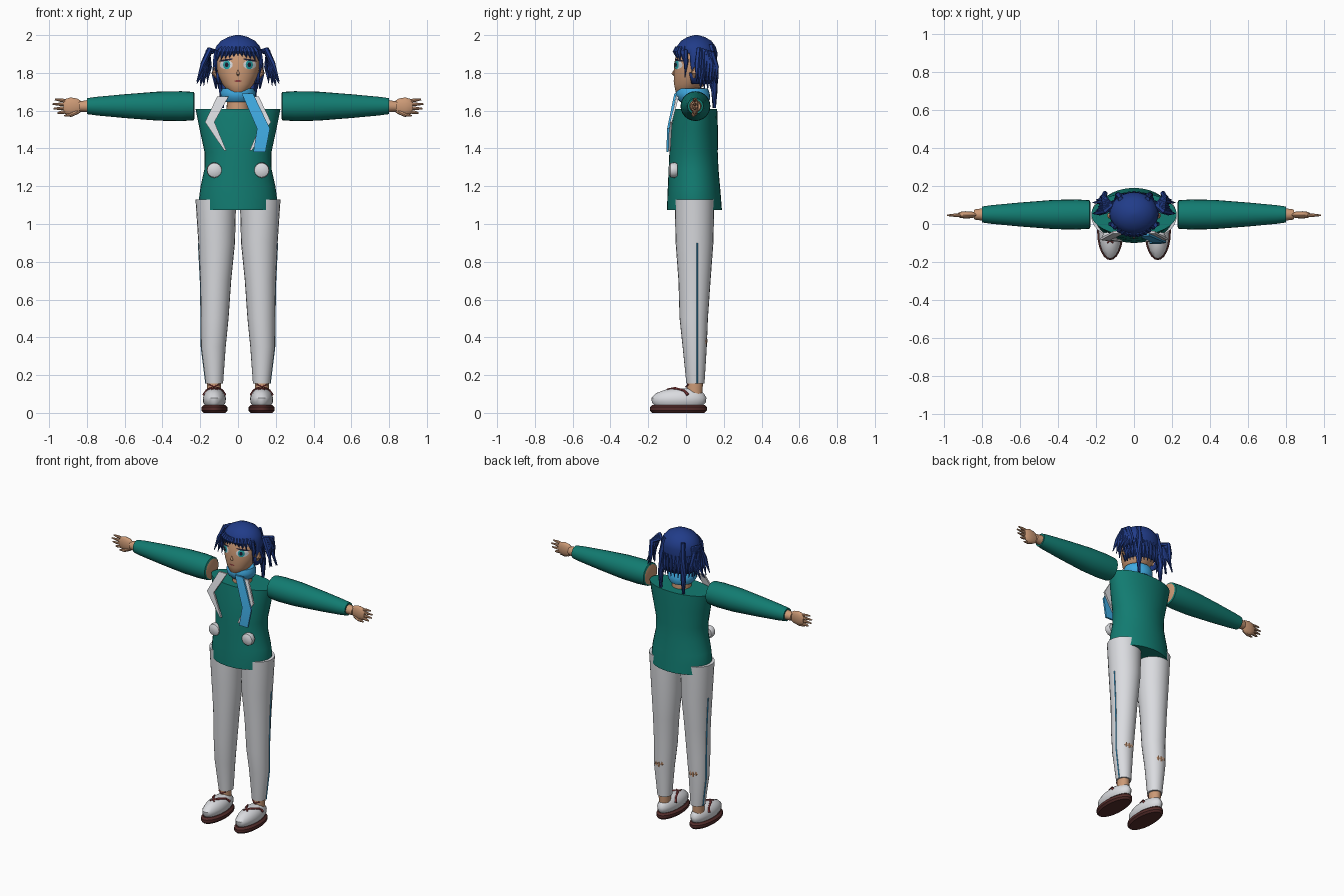
import bpy, bmesh, math
from mathutils import Vector

if "Cube" in bpy.data.objects:
    bpy.data.objects.remove(bpy.data.objects["Cube"])


def material(name, r, g, b):
    m = bpy.data.materials.new(name)
    m.use_nodes = True
    m.diffuse_color = (r, g, b, 1)
    m.node_tree.nodes["Principled BSDF"].inputs["Base Color"].default_value = (r, g, b, 1)
    return m


SKIN = material("skin tan", 0.6, 0.32, 0.18)
GREEN = material("coat green", 0.006, 0.2, 0.165)
HAIR = material("hair navy", 0.015, 0.045, 0.25)
WHITE = material("off white", 0.7, 0.71, 0.74)
BLUE = material("scarf blue", 0.05, 0.4, 0.75)
SOLE = material("sole brown", 0.09, 0.026, 0.024)
RED = material("lace red", 0.28, 0.05, 0.05)
TEAL = material("iris teal", 0.02, 0.36, 0.38)
DARK = material("ink dark", 0.012, 0.012, 0.03)


def finish(name, bm, mat, angle=40):
    bmesh.ops.recalc_face_normals(bm, faces=bm.faces)
    me = bpy.data.meshes.new(name)
    bm.to_mesh(me)
    bm.free()
    ob = bpy.data.objects.new(name, me)
    bpy.context.collection.objects.link(ob)
    me.materials.append(mat)
    bpy.ops.object.select_all(action='DESELECT')
    ob.select_set(True)
    bpy.context.view_layer.objects.active = ob
    bpy.ops.object.shade_smooth_by_angle(angle=math.radians(angle))
    return ob


def bridge(bm, loops, caps=True):
    n = len(loops[0])
    for a, b in zip(loops, loops[1:]):
        for i in range(n):
            bm.faces.new((a[i], a[(i + 1) % n], b[(i + 1) % n], b[i]))
    if caps:
        bm.faces.new(loops[0])
        bm.faces.new(loops[-1])


def loft(name, mat, rings, n=24, caps=True):
    """Stack of ellipses: (z, centre x, radius x, centre y, radius y)."""
    bm = bmesh.new()
    loops = []
    for z, cx, rx, cy, ry in rings:
        angles = [math.tau * i / n for i in range(n)]
        loops.append([bm.verts.new((cx + rx * math.cos(a), cy + ry * math.sin(a), z)) for a in angles])
    bridge(bm, loops, caps)
    return finish(name, bm, mat)


def tube(name, mat, points, radii, n=8, squash=1.0):
    """Tapered tube along points; squash flattens it in y."""
    bm = bmesh.new()
    pts = [Vector(p) for p in points]
    loops = []
    for k, p in enumerate(pts):
        d = pts[min(k + 1, len(pts) - 1)] - pts[max(k - 1, 0)]
        q = d.to_track_quat('Z', 'Y')
        ring = []
        for i in range(n):
            a = math.tau * i / n
            off = q @ Vector((math.cos(a), math.sin(a), 0)) * radii[k]
            off.y *= squash
            ring.append(bm.verts.new(p + off))
        loops.append(ring)
    bridge(bm, loops)
    return finish(name, bm, mat)


def ribbon(name, mat, points, depth=0.012):
    """Folded strip: (x, y, z, width)."""
    bm = bmesh.new()
    loops = []
    for x, y, z, w in points:
        corners = ((-1, 0), (1, 0), (1, depth), (-1, depth))
        loops.append([bm.verts.new((x + c * w / 2, y + d, z)) for c, d in corners])
    bridge(bm, loops)
    return finish(name, bm, mat, 20)


# Head
HEAD = [(1.685, 0, .03, -.01, .03), (1.70, 0, .05, 0, .055), (1.74, 0, .083, .02, .083),
        (1.79, 0, .105, .035, .1), (1.85, 0, .117, .042, .105), (1.91, 0, .112, .052, .1),
        (1.96, 0, .08, .052, .075), (1.985, 0, .03, .052, .03)]
loft("head", SKIN, HEAD, 40)
loft("neck", SKIN, [(1.58, 0, .062, .045, .062), (1.72, 0, .055, .045, .055)])


def face_y(x, z):
    for a, b in zip(HEAD, HEAD[1:]):
        if a[0] <= z <= b[0]:
            t = (z - a[0]) / (b[0] - a[0])
            rx, cy, ry = (a[i] + t * (b[i] - a[i]) for i in (2, 3, 4))
            return cy - ry * math.sqrt(max(0, 1 - (x / rx) ** 2))
    return 0


def patch(name, mat, cx, cz, rx, rz, lift, slope=0):
    """Painted oval that follows the face."""
    bm = bmesh.new()

    def vert(r, a):
        x = cx + rx * r * math.cos(a)
        z = cz + rz * r * math.sin(a) + slope * (x - cx)
        return bm.verts.new((x, face_y(x, z) - lift, z))
    loops = [[vert(r, math.tau * i / 20) for i in range(20)] for r in (1, .66, .33, .05)]
    bridge(bm, loops, False)
    bm.faces.new(loops[-1])
    return finish(name, bm, mat)


for s, side in ((1, "left"), (-1, "right")):
    patch(side + "_eye_white", WHITE, s * .062, 1.843, .034, .024, .002)
    patch(side + "_iris", TEAL, s * .06, 1.843, .019, .024, .004)
    patch(side + "_pupil", DARK, s * .06, 1.843, .009, .013, .006)
    patch(side + "_eyelash", DARK, s * .064, 1.868, .037, .005, .005, -s * .15)
    patch(side + "_eyebrow", HAIR, s * .062, 1.893, .032, .003, .004, -s * .1)
    tube(side + "_ear", SKIN, [(s * .112, .045, 1.775), (s * .124, .045, 1.8), (s * .12, .05, 1.83)],
         [.008, .018, .01])
patch("mouth", RED, 0, 1.757, .02, .005, .003)
tube("nose", SKIN, [(0, -.06, 1.825), (0, -.069, 1.795), (0, -.06, 1.785)], [.004, .009, .004])

# Hair shell, opened over the face
hair = loft("hair_cap", HAIR,
            [(1.74, 0, .112, .07, .09), (1.8, 0, .124, .062, .1), (1.86, 0, .129, .055, .108),
             (1.905, 0, .128, .054, .113), (1.94, 0, .116, .054, .103), (1.97, 0, .09, .054, .08),
             (1.99, 0, .052, .054, .046), (2.0, 0, .012, .054, .01)], 40, False)
bm = bmesh.new()
bm.from_mesh(hair.data)
bmesh.ops.delete(bm, geom=[f for f in bm.faces if f.calc_center_median().z < 1.9
                           and f.calc_center_median().y < .02], context='FACES')
bmesh.ops.holes_fill(bm, edges=[e for e in bm.edges if e.is_boundary
                                and min(v.co.z for v in e.verts) > 1.99])
bm.to_mesh(hair.data)
bm.free()
mod = hair.modifiers.new("thickness", 'SOLIDIFY')
mod.thickness = .008

# Fringe, back strands, pigtails and long locks
for i in range(11):
    x = -.1 + .02 * i
    y = .054 - .113 * math.sqrt(1 - (x / .13) ** 2)
    drop = .012 + .3 * abs(x)
    tube("fringe_strand", HAIR, [(x * .85, y + .012, 1.935), (x, y, 1.91), (x * 1.12, y + .003, 1.905 - drop)],
         [.012, .013, .002], 6)
for i in range(15):
    a = math.pi * (i + .5) / 15
    c, d = math.cos(a), math.sin(a)
    tube("back_strand", HAIR, [(.124 * c, .058 + .1 * d, 1.86), (.128 * c, .062 + .1 * d, 1.79),
                               (.118 * c, .068 + .095 * d, 1.715)], [.01, .013, .002], 6)
for s in (1, -1):
    tube("side_lock", HAIR, [(s * .11, -.005, 1.92), (s * .122, .0, 1.86), (s * .113, -.005, 1.775)],
         [.014, .013, .002], 6)
    tube("long_lock", HAIR, [(s * .07, .13, 1.95), (s * .08, .15, 1.85), (s * .085, .15, 1.72),
                             (s * .085, .15, 1.615)], [.014, .018, .018, .01], 6)
    for i in range(8):
        t = i / 7
        tube("pigtail_strand", HAIR,
             [(s * .115, .1, 1.915), (s * (.15 + .01 * t), .07 + .07 * t, 1.925 - .02 * t),
              (s * (.183 - .03 * t), .06 + .1 * t, 1.85 - .02 * t),
              (s * (.218 - .055 * (i % 4) / 3), .055 + .1 * t, 1.755 - .012 * (i % 3))],
             [.008, .016, .015, .002], 6)

# Coat
loft("coat_body", GREEN,
     [(1.075, 0, .203, .045, .145), (1.14, 0, .206, .043, .142), (1.2, 0, .198, .042, .138),
      (1.29, 0, .178, .04, .132), (1.38, 0, .177, .04, .128), (1.5, 0, .203, .045, .124),
      (1.61, 0, .225, .052, .113)], 32)
loft("scarf_wrap", BLUE, [(1.645, 0, .075, .045, .075), (1.665, 0, .09, .04, .088),
                          (1.695, 0, .094, .035, .09), (1.718, 0, .084, .035, .08)])
ribbon("scarf_tail", BLUE, [(.05, -.062, 1.69, .06), (.135, -.1, 1.505, .068), (.113, -.104, 1.38, .064)])

for s, side in ((1, "left"), (-1, "right")):
    ribbon(side + "_lapel", WHITE, [(s * .08, -.05, 1.675, .06), (s * .15, -.085, 1.54, .05),
                                    (s * .068, -.094, 1.39, .012)])
    tube(side + "_pompom", WHITE, [(s * .125, y, 1.285) for y in (-.045, -.06, -.082, -.09)],
         [.034, .041, .038, .022], 16)

    # Sleeve with the bare end of the arm showing at the shoulder
    xs = [.23, .235, .3, .42, .6, .75, .8]
    sleeve = tube(side + "_sleeve", GREEN, [(s * x, .05, 1.624) for x in xs],
                  [.066, .075, .079, .077, .063, .049, .042], 24)
    sleeve.data.materials.append(SKIN)
    for f in sleeve.data.polygons:
        if abs(f.center.x) < .2325:
            f.material_index = 1

    # Hand
    tube(side + "_wrist", SKIN, [(s * .79, .05, 1.624), (s * .84, .05, 1.622)], [.033, .027], 16)
    tube(side + "_palm", SKIN, [(s * x, .048, 1.622) for x in (.825, .85, .885, .915, .925)],
         [.025, .042, .048, .04, .025], 16, .4)
    for i, tip in enumerate((.955, .978, .983, .97)):
        z = 1.596 + .018 * i
        tube(side + "_finger", SKIN, [(s * .9, .048, z), (s * .94, .046, z + .004 * (i - 1.5)),
                                      (s * tip, .046, z + .006 * (i - 1.5))], [.01, .009, .004])
    tube(side + "_thumb", SKIN, [(s * .85, .045, 1.595), (s * .885, .04, 1.578), (s * .92, .038, 1.573)],
         [.013, .011, .004])

    # Trousers with side stripe and bare calf patch
    legs = [(.155, .125, .046, .05, .048), (.35, .13, .065, .046, .064), (.5, .123, .073, .041, .075),
            (.7, .118, .082, .045, .085), (.9, .113, .097, .045, .1), (1.13, .1175, .1075, .045, .105)]
    loft(side + "_trouser", WHITE, [(z, s * cx, rx, cy, ry) for z, cx, rx, cy, ry in legs])
    tube(side + "_stripe", BLUE, [(s * (cx + rx - .001), .06, z) for z, cx, rx, cy, ry in legs[:5]],
         [.004] * 5, 6)
    for dx, dz, h in ((-.02, .004, .018), (0, 0, .036), (.02, -.004, .022)):
        z = .38 + dz
        tube(side + "_calf_patch", SKIN, [(s * .129 + dx, .106, z - h), (s * .129 + dx, .108 - abs(dx) * .2, z),
                                          (s * .129 + dx, .108, z + h)], [.002, .014, .002], 6, .5)

    # Shoe
    loft(side + "_ankle", SKIN, [(.1, s * .127, .036, .045, .042), (.17, s * .127, .036, .048, .042)])
    loft(side + "_sole", SOLE, [(.0, s * .125, .058, -.04, .138), (.012, s * .125, .069, -.04, .15),
                                (.03, s * .125, .069, -.04, .15), (.042, s * .125, .056, -.04, .138)])
    loft(side + "_shoe", WHITE, [(.036, s * .125, .048, -.038, .125), (.055, s * .125, .059, -.038, .143),
                                 (.08, s * .125, .061, -.037, .145), (.105, s * .125, .051, -.032, .125),
                                 (.122, s * .125, .035, -.02, .092), (.13, s * .125, .018, -.01, .06)])
    for k in (1, -1):
        tube(side + "_lace", RED, [(s * .125 - k * .015, -.1, .125), (s * .125 + k * .02, -.06, .13),
                                   (s * .125 + k * .042, -.01, .118), (s * .125 + k * .055, .01, .095)],
             [.004, .008, .006, .009], 6)
    tube(side + "_ankle_lace", RED, [(s * .1, .012, .15), (s * .127, .0, .138), (s * .154, .012, .15)],
         [.004, .005, .004], 6)
